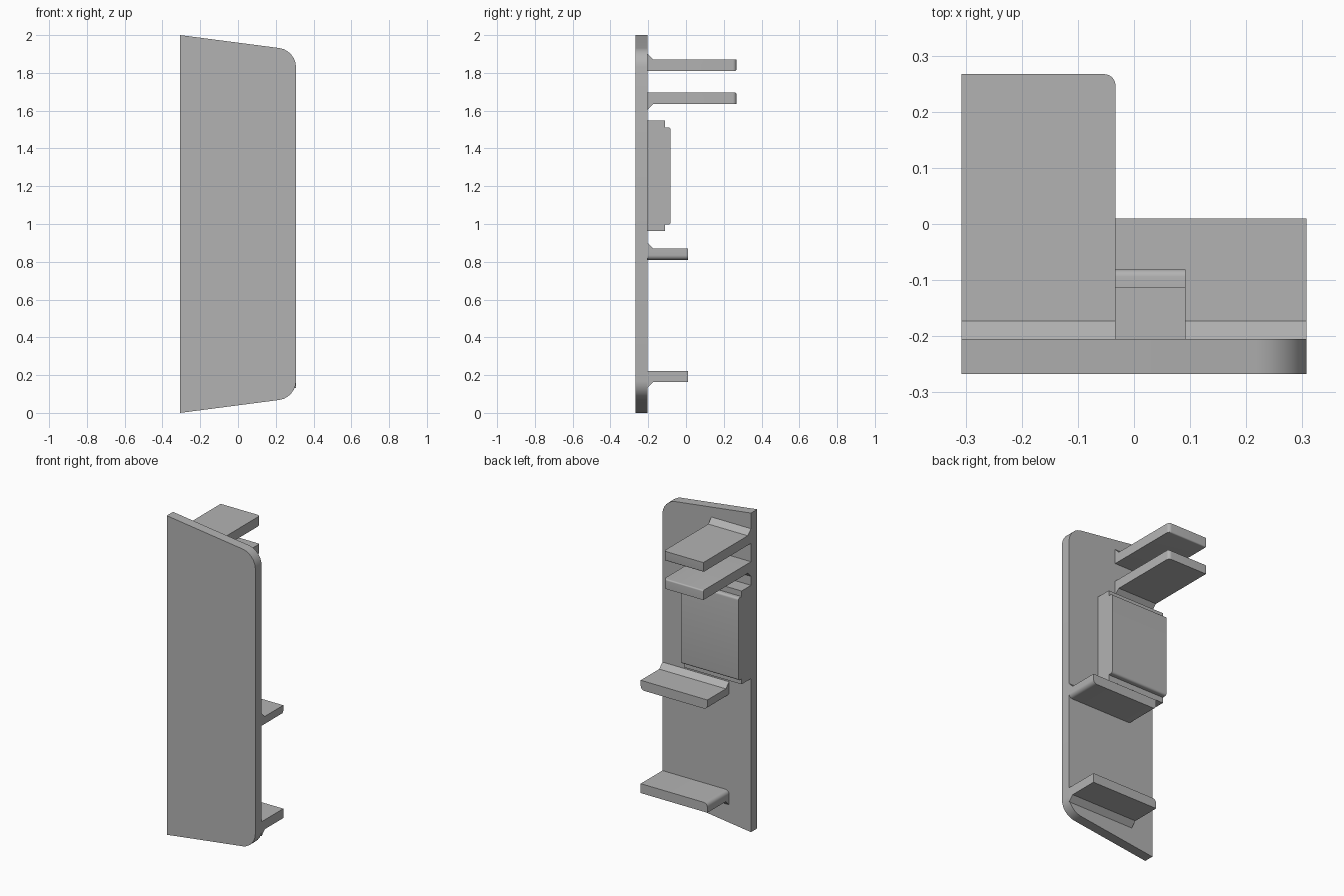
import bpy
import bmesh
from mathutils import Vector

cube = bpy.data.objects.get("Cube")
if cube:
    bpy.data.objects.remove(cube, do_unlink=True)

grey = bpy.data.materials.new("plain grey")
grey.use_nodes = True
grey.diffuse_color = (0.45, 0.45, 0.45, 1)
grey.node_tree.nodes["Principled BSDF"].inputs["Base Color"].default_value = (0.45, 0.45, 0.45, 1)

HALF = 0.307       # half width of the plate
FRONT, BACK = -0.267, -0.205
FILLET = 0.032     # size of the sloped web at each shelf root


def prism(name, points, direction, rounds=()):
    """Extrude an outline; each round is (radius, test on edge middle and direction)."""
    bm = bmesh.new()
    face = bm.faces.new([bm.verts.new(p) for p in points])
    out = bmesh.ops.extrude_face_region(bm, geom=[face])
    moved = [g for g in out["geom"] if isinstance(g, bmesh.types.BMVert)]
    bmesh.ops.translate(bm, verts=moved, vec=Vector(direction))
    bmesh.ops.recalc_face_normals(bm, faces=bm.faces)
    for radius, test in rounds:
        edges = []
        for e in bm.edges:
            a, b = e.verts[0].co, e.verts[1].co
            if test((a + b) / 2, (b - a).normalized()):
                edges.append(e)
        bmesh.ops.bevel(bm, geom=edges, offset=radius, segments=6,
                        profile=0.5, affect='EDGES')
    mesh = bpy.data.meshes.new(name)
    bm.to_mesh(mesh)
    bm.free()
    mesh.materials.append(grey)
    obj = bpy.data.objects.new(name, mesh)
    bpy.context.collection.objects.link(obj)
    bpy.ops.object.select_all(action='DESELECT')
    obj.select_set(True)
    bpy.context.view_layer.objects.active = obj
    bpy.ops.object.shade_smooth_by_angle(angle=0.6)
    return obj


def shelf(name, x0, x1, tip, z_web, z_flat, rounds):
    """Shelf with a sloped web on the z_web side and a flat z_flat side."""
    side = 1 if z_web > z_flat else -1
    outline = [(BACK, z_flat), (tip, z_flat), (tip, z_web),
               (BACK + FILLET, z_web), (BACK, z_web + side * FILLET)]
    return prism(name, [(x0, y, z) for y, z in outline], (x1 - x0, 0, 0), rounds)


# Tapered face plate with two rounded corners
prism("face_plate",
      [(-HALF, FRONT, 0), (HALF, FRONT, 0.08), (HALF, FRONT, 1.92), (-HALF, FRONT, 2)],
      (0, BACK - FRONT, 0),
      [(0.088, lambda m, d: m.x > 0.3 and abs(d.y) > 0.9)])

# Pair of long narrow shelves, webs facing outward
for name, web, flat in (("upper_long_shelf", 1.87, 1.81), ("lower_long_shelf", 1.635, 1.695)):
    shelf(name, -HALF, -0.033, 0.267, web, flat,
          [(0.02, lambda m, d: m.x > -0.04 and m.y > 0.26 and abs(d.z) > 0.9),
           (0.008, lambda m, d, f=flat: abs(m.z - f) < 0.001 and m.y > 0.26 and abs(d.x) > 0.9)])

# Pair of short wide shelves
shelf("upper_short_shelf", -0.155, HALF, 0.01, 0.87, 0.81,
      [(0.025, lambda m, d: abs(m.z - 0.81) < 0.001 and abs(d.y) > 0.9)])
shelf("lower_short_shelf", -0.155, HALF, 0.01, 0.163, 0.222,
      [(0.025, lambda m, d: abs(m.z - 0.222) < 0.001 and m.x < 0 and abs(d.y) > 0.9)])

# Stepped block between the shelves
block = [(BACK, 0.962), (-0.112, 0.962), (-0.112, 0.997), (-0.081, 0.997),
         (-0.081, 1.512), (-0.112, 1.512), (-0.112, 1.547), (BACK, 1.547)]
prism("stepped_block", [(-HALF, y, z) for y, z in block], (0.092 + HALF, 0, 0),
      [(0.013, lambda m, d: m.y > -0.085 and abs(d.x) > 0.9)])
